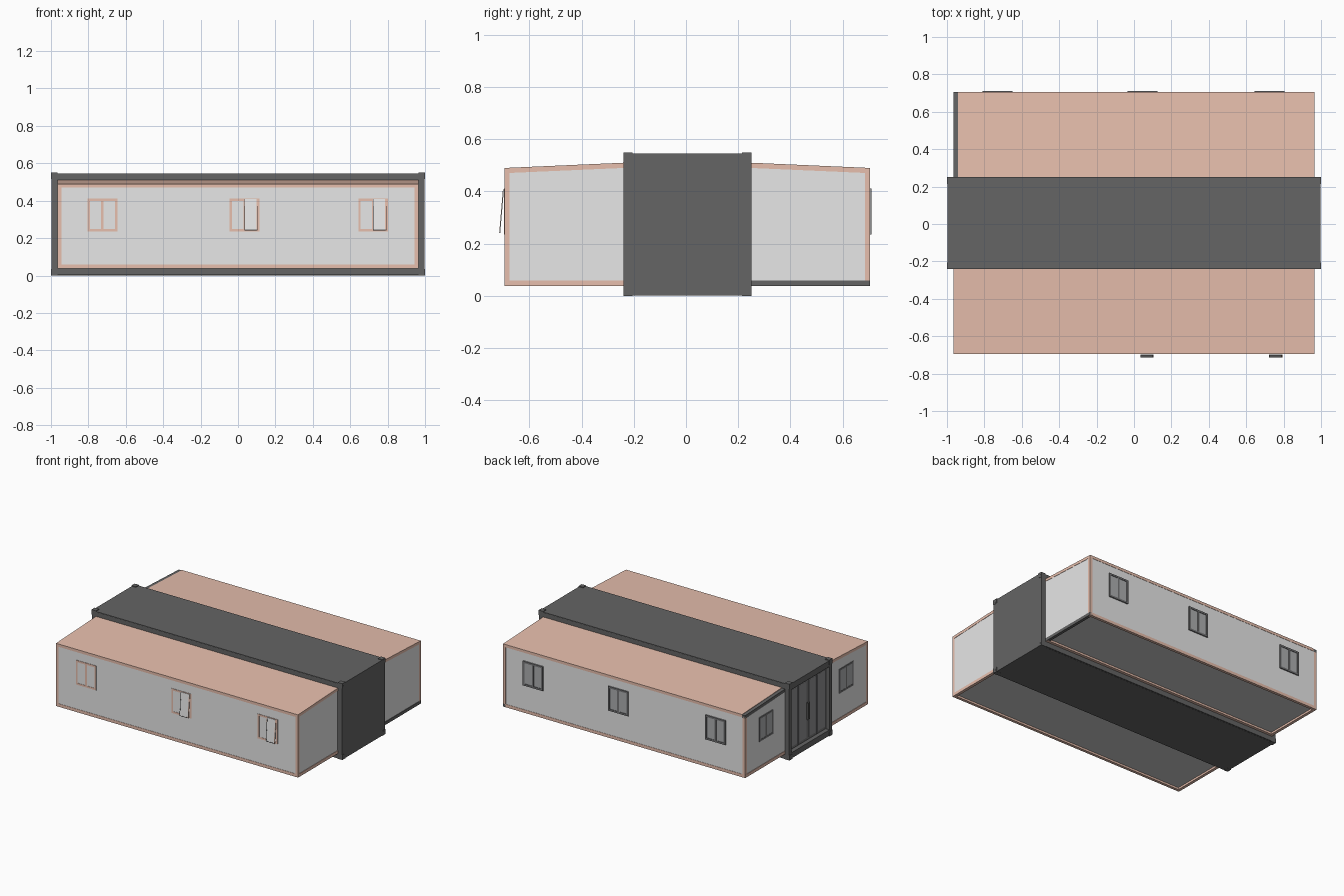
import bpy, bmesh, math
from mathutils import Vector

cube = bpy.data.objects.get("Cube")
if cube:
    bpy.data.objects.remove(cube, do_unlink=True)


def material(name, rgb):
    m = bpy.data.materials.new(name)
    m.use_nodes = True
    m.diffuse_color = (*rgb, 1)
    m.node_tree.nodes["Principled BSDF"].inputs["Base Color"].default_value = (*rgb, 1)
    return m


GREY = material("container grey", (0.128, 0.128, 0.128))
FLOOR = material("floor pale grey", (0.6, 0.6, 0.6))
WALL = material("wall light grey", (0.8, 0.8, 0.8))
PINK = material("trim salmon", (0.8, 0.52, 0.42))
SASH = material("window frame grey", (0.18, 0.18, 0.185))
GLASS = material("window glass", (0.42, 0.43, 0.44))
DOOR = material("door panel grey", (0.28, 0.28, 0.285))


def prism(name, profile, x0, x1, mat):
    """Extrude a (y, z) profile along x."""
    bm = bmesh.new()
    a = [bm.verts.new((x0, y, z)) for y, z in profile]
    b = [bm.verts.new((x1, y, z)) for y, z in profile]
    n = len(profile)
    bm.faces.new(a)
    bm.faces.new(b[::-1])
    for i in range(n):
        bm.faces.new((a[i], b[i], b[(i + 1) % n], a[(i + 1) % n]))
    bmesh.ops.recalc_face_normals(bm, faces=bm.faces)
    mesh = bpy.data.meshes.new(name)
    bm.to_mesh(mesh)
    bm.free()
    mesh.materials.append(mat)
    ob = bpy.data.objects.new(name, mesh)
    bpy.context.collection.objects.link(ob)
    return ob


def box(name, x, y, z, mat):
    (y0, y1), (z0, z1) = sorted(y), sorted(z)
    return prism(name, [(y0, z0), (y1, z0), (y1, z1), (y0, z1)], min(x), max(x), mat)


def plate(name, axis, at, out, u, z, mat):
    """Box lying on a wall plane; out is the signed height above the wall."""
    d = (at, at + out)
    return box(name, d, u, z, mat) if axis == "x" else box(name, u, d, z, mat)


def window(name, axis, at, out, u0, u1, trim, pane, z0=0.236, z1=0.412, bar=0.013):
    plate(name + "_glass", axis, at, out * 0.5, (u0, u1), (z0, z1), pane)
    mid = (u0 + u1) / 2
    for i, u in enumerate((u0, mid - bar / 2, u1 - bar)):
        plate(f"{name}_upright_{i}", axis, at, out, (u, u + bar), (z0, z1), trim)
    for i, z in enumerate((z0, z1 - bar)):
        plate(f"{name}_rail_{i}", axis, at, out, (u0, u1), (z, z + bar), trim)


# Central container: roof, closed end, base and side walls
Y0, Y1, TOP = -0.24, 0.25, 0.545
box("container_body", (-0.965, 0.995), (Y0 + 0.005, Y1 - 0.005), (0.01, 0.535), GREY)
box("container_roof", (-0.998, 0.998), (Y0 + 0.001, Y1 - 0.001), (0.53, TOP), GREY)
box("closed_end_panel", (0.99, 0.998), (Y0 + 0.001, Y1 - 0.001), (0.001, TOP), GREY)
box("container_underside", (-0.99, 0.99), (Y0 + 0.01, Y1 - 0.01), (0.001, 0.02), GREY)

# Container frame: long rails, posts and corner castings
for tag, y, w in (("front", Y0, 0.03), ("back", Y1, -0.03)):
    box(tag + "_top_rail", (-0.99, 0.99), (y, y + w), (0.512, 0.542), GREY)
    box(tag + "_bottom_rail", (-0.99, 0.99), (y, y + w), (0.002, 0.038), GREY)
    for end, s in (("right", -1), ("left", 1)):
        box(f"{tag}_{end}_post", (s * 0.963, s * 0.997), (y, y + w), (0.01, 0.54), GREY)
        for level, z in (("lower", 0), ("upper", 0.515)):
            box(f"{tag}_{end}_{level}_casting", (s * 0.965, s), (y, y + w * 1.17), (z, z + 0.035), GREY)
            yc = y + w * 0.55
            oval = [(yc + 0.006 * math.cos(t * math.pi / 5), z + 0.0175 + 0.011 * math.sin(t * math.pi / 5))
                    for t in range(10)]
            prism(f"{tag}_{end}_{level}_casting_eye", oval, s * 0.996, s * 1.0005, GREY)

# Glazed door end, set back inside its frame
box("door_lintel", (-0.997, -0.96), (Y0, Y1), (0.5, 0.54), GREY)
box("door_sill", (-0.997, -0.96), (Y0, Y1), (0.004, 0.045), GREY)
inner0, inner1 = Y0 + 0.032, Y1 - 0.032
leaf = (inner1 - inner0) / 4
for i in range(4):
    a = inner0 + i * leaf
    plate(f"door_leaf_{i}", "x", -0.964, -0.008, (a + 0.002, a + leaf - 0.002), (0.05, 0.495), SASH)
    plate(f"door_pane_{i}", "x", -0.97, -0.003, (a + 0.014, a + leaf - 0.014), (0.068, 0.477), DOOR)
for s in (-1, 1):
    box("door_handle", (-0.985, -0.97), (0.005 + s * 0.01 - 0.003, 0.005 + s * 0.01 + 0.003),
        (0.2, 0.32), GREY)


# Fold-out side wings: the floor sits up inside a salmon rim
def wing(tag, yi, yo, roof_x0):
    s = 1 if yo > 0 else -1
    X, lip = 0.965, 0.02
    inset = yo - s * 0.002
    prism(tag + "_wing_walls", [(yi, 0.056), (inset, 0.056), (inset, 0.475), (yi, 0.495)],
          -X + 0.002, X - 0.002, WALL)
    prism(tag + "_wing_roof", [(yi, 0.49), (yo, 0.47), (yo, 0.49), (yi, 0.51)], roof_x0, X, PINK)
    box(tag + "_wing_floor", (-X + 0.01, X - 0.01), (yi, yo - s * 0.01), (0.052, 0.057), FLOOR)
    box(tag + "_wing_outer_sill", (-X, X), (yo, yo - s * lip), (0.038, 0.06), PINK)
    box(tag + "_wing_inner_sill", (-X, X), (yi, yi + s * lip), (0.038, 0.055), PINK)
    for end, e in (("right", -1), ("left", 1)):
        box(f"{tag}_{end}_corner_post", (e * X, e * (X - lip)), (yo, yo - s * lip), (0.04, 0.475), PINK)
        dark = tag == "back" and e == 1
        box(f"{tag}_{end}_end_sill", (e * (X + 0.001), e * (X - lip)), (yi, yo),
            (0.038, 0.06), GREY if dark else PINK)


wing("front", Y0, -0.695, -0.965)
wing("back", Y1, 0.705, -0.94)
prism("back_roof_end_rail", [(Y1, 0.485), (0.705, 0.465), (0.705, 0.487), (Y1, 0.507)], -0.965, -0.94, GREY)

# Windows along both long walls and on the door end
for i, x in enumerate((-0.805, -0.045, 0.643)):
    window(f"front_window_{i}", "y", -0.693, -0.003, x, x + 0.16, PINK, WALL)
for i, x in enumerate((-0.81, -0.035, 0.645)):
    window(f"back_window_{i}", "y", 0.703, 0.008, x, x + 0.16, SASH, GLASS)
for tag, y in (("back", 0.385), ("front", -0.53)):
    window(tag + "_end_window", "x", -0.963, -0.003, y, y + 0.16, SASH, GLASS)


# Top-hung sashes standing open on the front wall
def sash(tag, x0, x1):
    def slab(name, a, b, t0, t1, out, mat):
        hinge, foot = Vector((-0.7, 0.408)), Vector((-0.714, 0.242))
        p, q = hinge.lerp(foot, t0), hinge.lerp(foot, t1)
        off = Vector((out, 0))
        prism(f"{tag}_{name}", [p, q, q + off, p + off], a, b, mat)
    slab("pane", x0, x1, 0, 1, 0.003, WALL)
    slab("left_edge", x1 - 0.006, x1, 0, 1, -0.001, PINK)
    slab("right_edge", x0, x0 + 0.003, 0, 1, -0.001, GREY)
    slab("bottom_edge", x0, x1, 0.98, 1, -0.001, GREY)


sash("middle_sash", 0.034, 0.105)
sash("left_sash", 0.722, 0.793)
